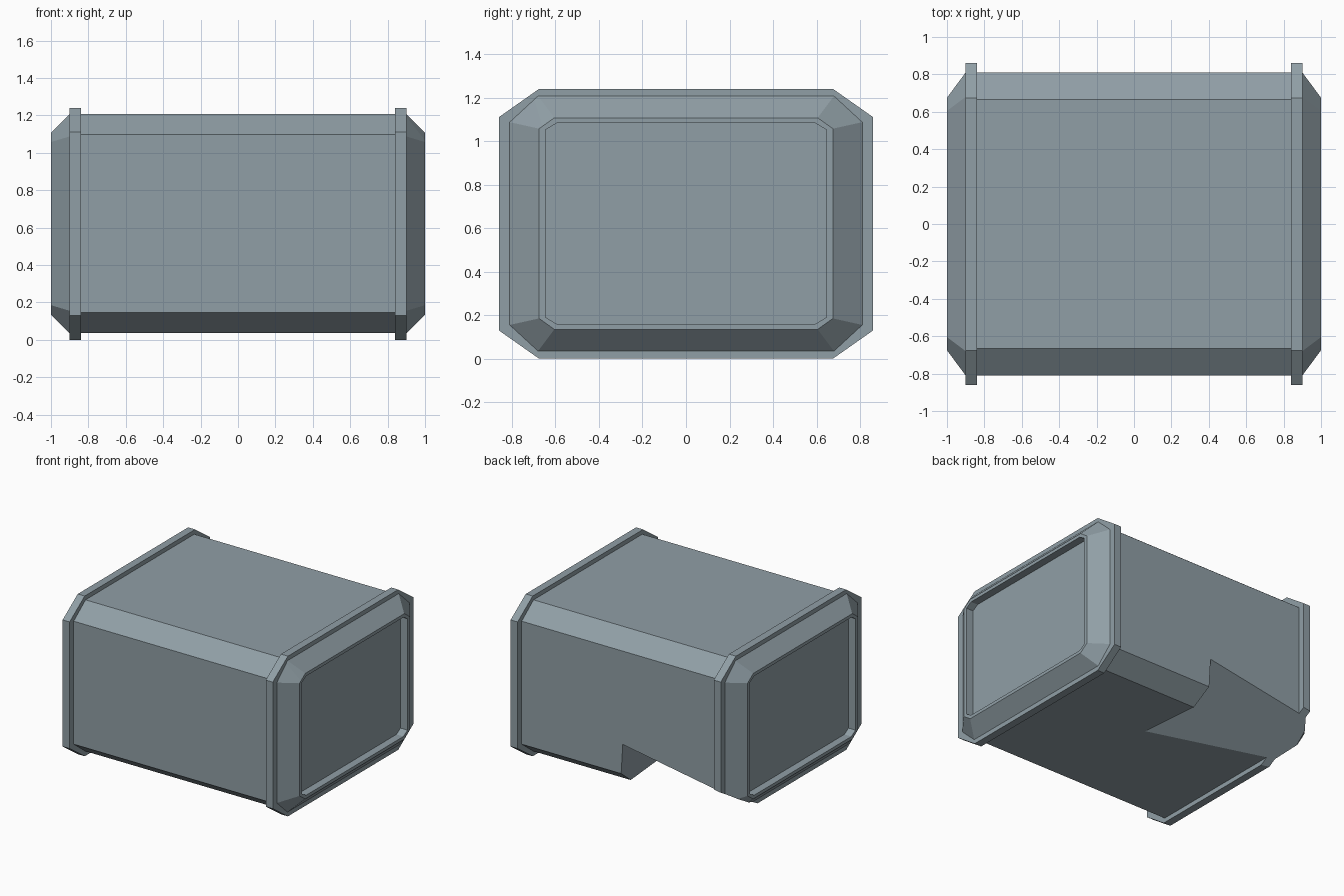
import bpy, bmesh
from mathutils import Vector

if "Cube" in bpy.data.objects:
    bpy.data.objects.remove(bpy.data.objects["Cube"])

grey = bpy.data.materials.new("blue_grey_metal")
grey.diffuse_color = (0.28, 0.345, 0.38, 1)
grey.use_nodes = True
grey.node_tree.nodes["Principled BSDF"].inputs["Base Color"].default_value = grey.diffuse_color


def octagon(x, y, z0, z1, cy, cz):
    """Chamfered rectangle in the YZ plane at x."""
    return [(x, a, b) for a, b in (
        (y, z0 + cz), (y, z1 - cz), (y - cy, z1), (cy - y, z1),
        (-y, z1 - cz), (-y, z0 + cz), (cy - y, z0), (y - cy, z0))]


# Cross-sections of one half, from the recessed end panel to the body
half = [
    (0.94, 0.645, 0.16, 1.082, 0.05, 0.03),    # recess floor
    (1.00, 0.645, 0.16, 1.082, 0.05, 0.03),    # lip, inner edge
    (1.00, 0.675, 0.135, 1.107, 0.07, 0.05),   # lip, outer edge
    (0.90, 0.81, 0.035, 1.207, 0.13, 0.12),    # sloped end frame
    (0.90, 0.86, 0.0, 1.24, 0.185, 0.13),      # flange
    (0.84, 0.86, 0.0, 1.24, 0.185, 0.13),
    (0.84, 0.81, 0.035, 1.207, 0.145, 0.11),   # body
]
sections = half + [(-s[0],) + s[1:] for s in reversed(half)]

crate = bmesh.new()
rings = [[crate.verts.new(p) for p in octagon(*s)] for s in sections]
for a, b in zip(rings, rings[1:]):
    for i in range(8):
        j = (i + 1) % 8
        crate.faces.new((a[i], a[j], b[j], b[i]))
crate.faces.new(rings[0])
crate.faces.new(rings[-1])
bmesh.ops.recalc_face_normals(crate, faces=crate.faces)


def split(bm, point, normal):
    """Return the solids on the positive and negative side of a plane."""
    out = []
    for positive in (True, False):
        c = bm.copy()
        r = bmesh.ops.bisect_plane(
            c, geom=c.verts[:] + c.edges[:] + c.faces[:], dist=1e-5,
            plane_co=Vector(point), plane_no=Vector(normal).normalized(),
            clear_inner=positive, clear_outer=not positive)
        cut = [e for e in r["geom_cut"]
               if isinstance(e, bmesh.types.BMEdge) and e.is_valid]
        bmesh.ops.holes_fill(c, edges=cut, sides=0)
        bmesh.ops.recalc_face_normals(c, faces=c.faces)
        out.append(c)
    return out


def finish(name, bm):
    me = bpy.data.meshes.new(name)
    bm.to_mesh(me)
    me.materials.append(grey)
    bpy.context.collection.objects.link(bpy.data.objects.new(name, me))


# Break the crate across the middle
right, left = split(crate, (0.07, 0, 0), (1, 0.09, 0.06))

# Left half: drop the missing lower back piece, then crack the rest
left, missing = split(left, (-0.02, 0.81, 0.375), (-0.088, -0.292, 0.517))
left_back, left_front = split(left, (0, 0.12, 0), (0.33, 1, 0))
left_front_top, left_front_bottom = split(left_front, (0, 0, 0.63), (0.09, 0, 1))

# Right half: front and back blocks, each cracked again
right_back, right_front = split(right, (0, -0.1, 0), (0, 1, -0.1))
right_back_top, right_back_bottom = split(right_back, (0, 0, 0.51), (0.11, -0.28, 1))
right_front_corner, right_front_main = split(right_front, (0.56, 0, 1.207), (0.24, 0.112, 0.228))

for name, bm in {
    "left_back_chunk": left_back,
    "left_front_top_chunk": left_front_top,
    "left_front_bottom_chunk": left_front_bottom,
    "right_back_top_chunk": right_back_top,
    "right_back_bottom_chunk": right_back_bottom,
    "right_front_corner_chunk": right_front_corner,
    "right_front_main_chunk": right_front_main,
}.items():
    finish(name, bm)
